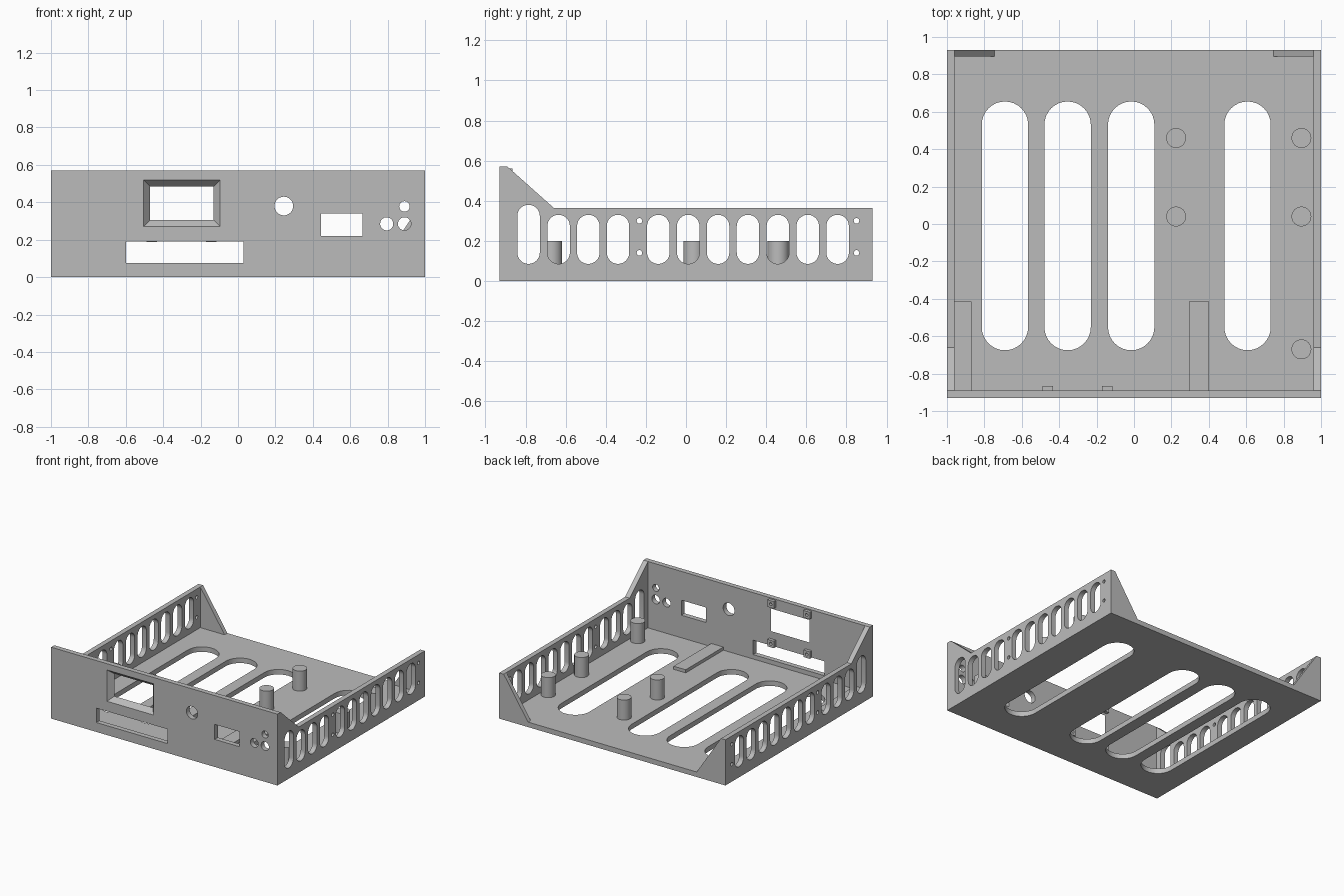
import bpy, bmesh, math

cube = bpy.data.objects.get("Cube")
if cube:
    bpy.data.objects.remove(cube, do_unlink=True)

grey = bpy.data.materials.new("plain grey")
grey.use_nodes = True
GREY = (0.5, 0.5, 0.5, 1)
grey.diffuse_color = GREY
grey.node_tree.nodes["Principled BSDF"].inputs["Base Color"].default_value = GREY

# Main sizes
W, D, T = 1.0, 0.93, 0.04          # half width, half depth, wall thickness
TALL, LOW = 0.57, 0.365            # front and side heights
IN_X, IN_Y = W - T, D - T


# Outline helpers
def rect(u0, u1, v0, v1):
    return [(u0, v0), (u1, v0), (u1, v1), (u0, v1)]


def circle(u, v, r, n=32):
    return [(u + r * math.cos(math.tau * i / n), v + r * math.sin(math.tau * i / n))
            for i in range(n)]


def stadium(u, v0, v1, r, n=16):
    pts = []
    for start, v in ((0, v1 - r), (math.pi, v0 + r)):
        for i in range(n + 1):
            a = start + math.pi * i / n
            pts.append((u + r * math.cos(a), v + r * math.sin(a)))
    return pts


PLACE = {"x": lambda u, v, w: (w, u, v),
         "y": lambda u, v, w: (u, w, v),
         "z": lambda u, v, w: (u, v, w)}


def finish(name, mesh):
    bm = bmesh.new()
    bm.from_mesh(mesh)
    bmesh.ops.remove_doubles(bm, verts=bm.verts, dist=1e-5)
    bmesh.ops.recalc_face_normals(bm, faces=bm.faces)
    bm.to_mesh(mesh)
    bm.free()
    mesh.materials.clear()
    mesh.materials.append(grey)
    for p in mesh.polygons:
        p.use_smooth = True
        p.material_index = 0
    mesh.set_sharp_from_angle(angle=math.radians(30))
    mesh.name = name
    obj = bpy.data.objects.new(name, mesh)
    bpy.context.collection.objects.link(obj)
    return obj


# Plate with cut-outs, extruded along one axis from w0 to w1
def plate(name, axis, w0, w1, outline, holes=()):
    curve = bpy.data.curves.new(name + "_profile", "CURVE")
    curve.dimensions = "2D"
    curve.fill_mode = "BOTH"
    curve.extrude = (w1 - w0) / 2
    for loop in [outline, *holes]:
        s = curve.splines.new("POLY")
        s.points.add(len(loop) - 1)
        for p, (u, v) in zip(s.points, loop):
            p.co = (u, v, 0, 1)
        s.use_cyclic_u = True
    tmp = bpy.data.objects.new(name + "_tmp", curve)
    bpy.context.collection.objects.link(tmp)
    bpy.context.view_layer.update()
    dg = bpy.context.evaluated_depsgraph_get()
    mesh = bpy.data.meshes.new_from_object(tmp.evaluated_get(dg))
    bpy.data.objects.remove(tmp, do_unlink=True)
    bpy.data.curves.remove(curve)
    mid = (w0 + w1) / 2
    for vert in mesh.vertices:
        u, v, w = vert.co
        vert.co = PLACE[axis](u, v, w + mid)
    return finish(name, mesh)


# Floor with four long vents
plate("floor", "z", 0, T, rect(-IN_X, IN_X, -IN_Y, D),
      [stadium(x, -0.675, 0.655, 0.124) for x in (-0.69, -0.355, -0.015, 0.607)])

# Front panel with display, card slot, socket and button openings
window = rect(-0.505, -0.095, 0.27, 0.52)
pane = rect(-0.47, -0.13, 0.305, 0.485)
plate("front_panel", "y", -D, -IN_Y, rect(-W, W, 0, TALL),
      [window, rect(-0.6, 0.03, 0.075, 0.19), rect(0.445, 0.665, 0.22, 0.34),
       circle(0.245, 0.38, 0.05), circle(0.795, 0.285, 0.035),
       circle(0.89, 0.285, 0.035), circle(0.89, 0.378, 0.028)])

# Sloped bezel closing the window down to the pane opening
bm = bmesh.new()
rings = [[bm.verts.new((u, y, v)) for u, v in loop]
         for loop, y in ((window, -D), (pane, -IN_Y), (window, -IN_Y))]
for a in range(3):
    for i in range(4):
        j, b = (i + 1) % 4, (a + 1) % 3
        bm.faces.new((rings[a][i], rings[a][j], rings[b][j], rings[b][i]))
bezel = bpy.data.meshes.new("window_bezel")
bm.to_mesh(bezel)
bm.free()
finish("window_bezel", bezel)

# Screw bosses behind the window
for i, x in enumerate((-0.46, -0.142)):
    for level, z in (("lower", 0.217), ("upper", 0.533)):
        h = 0.028
        plate(f"screw_boss_{level}_{i + 1}", "y", -IN_Y, -IN_Y + 0.025,
              rect(x - h, x + h, z - h, z + h), [circle(x, z, 0.012, 16)])

# Side walls and rear corner gussets, mirrored
wall = [(-IN_Y, 0), (D, 0), (D, LOW), (-0.66, LOW), (-IN_Y, TALL)]
slots = [stadium(-0.785, 0.085, 0.38, 0.056)]
slots += [stadium(-0.635 + 0.148 * i, 0.085, 0.33, 0.056) for i in range(3)]
slots += [stadium(-0.138 + 0.149 * i, 0.085, 0.33, 0.056) for i in range(7)]
pins = [circle(y, z, 0.014, 16) for y in (-0.232, 0.85) for z in (0.14, 0.3)]
for side, s in (("left", 1), ("right", -1)):
    lo, hi = sorted((s * IN_X, s * W))
    plate(f"{side}_wall", "x", lo, hi, wall, slots + pins)
    plate(f"{side}_gusset", "y", D - 0.035, D,
          [(s * IN_X, T), (s * 0.745, T), (s * IN_X, LOW)])

# Round standoff posts
for i, (x, y) in enumerate([(0.225, 0.46), (0.225, 0.04), (0.895, 0.46),
                            (0.895, 0.04), (0.895, -0.67)]):
    plate(f"post_{i + 1}", "z", T, 0.2, circle(x, y, 0.053))

# Low guide rails on the floor
plate("middle_rail", "z", T, T + 0.025, rect(0.293, 0.4, -IN_Y, -0.415))
plate("side_rail", "z", T, T + 0.025, rect(-IN_X, -0.87, -IN_Y, -0.415))
